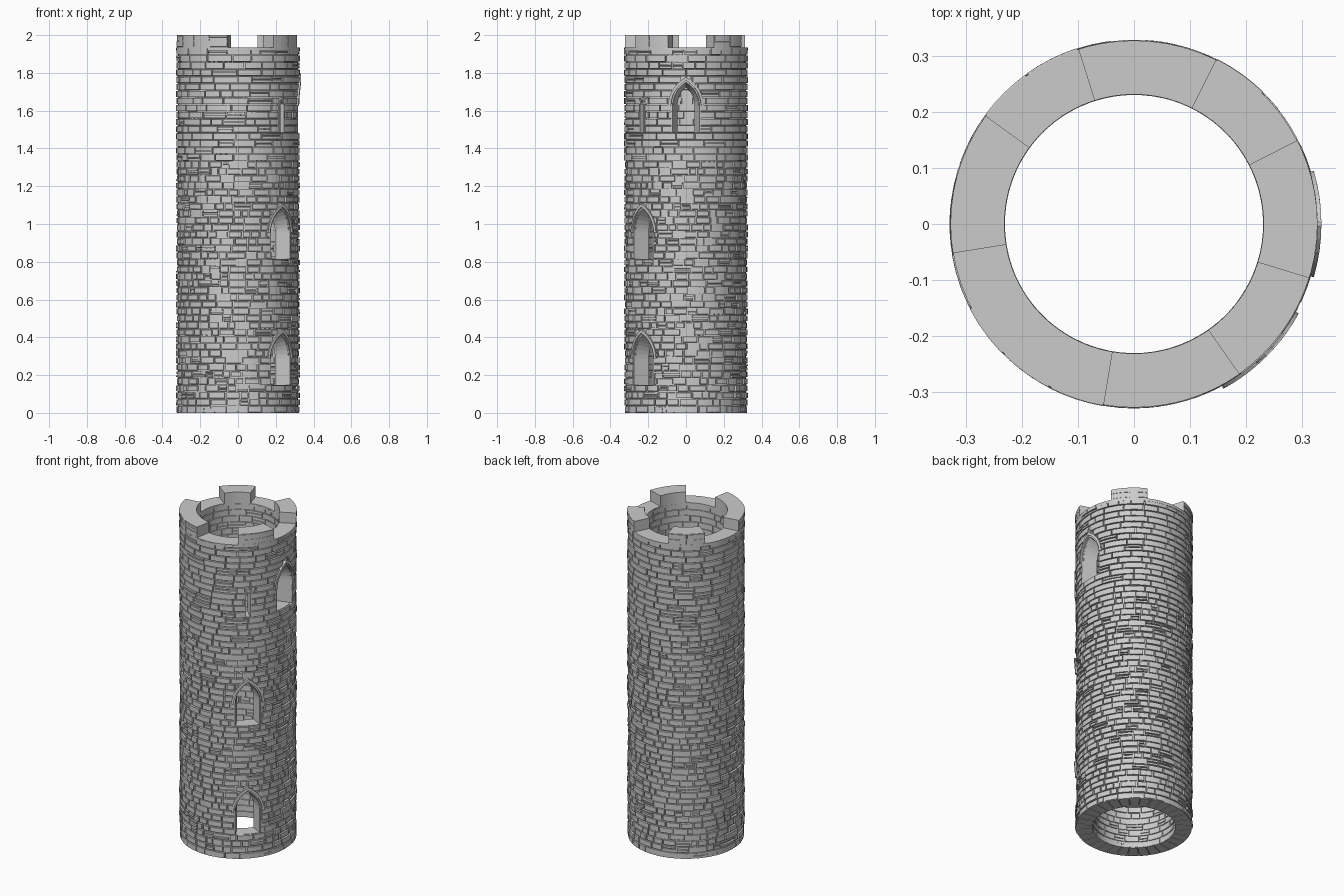
import bpy, bmesh, math, random

if "Cube" in bpy.data.objects:
    bpy.data.objects.remove(bpy.data.objects["Cube"])

random.seed(7)
R_OUT, R_IN = 0.317, 0.236          # mortar core radii
rad = math.radians
MOD = 2 / 3                         # height of one storey module
# openings: azimuth, sill z, half width, spring height, apex height, inner half width
WINDOWS = [(rad(-45), 0.148, 0.07, 0.14, 0.265, 0.047),
           (rad(-45), MOD + 0.148, 0.07, 0.14, 0.265, 0.047),
           (0.0, 1.484, 0.07, 0.14, 0.265, 0.047)]
SLIT = (rad(-45), 1.484, 0.012, 0.15, 0.175, 0.012)
OPENINGS = WINDOWS + [SLIT]
MERLONS = [(27, 63.5), (107.5, 144), (-171, -99.5), (-55, -17)]


def polar(r, a, z):
    return (r * math.cos(a), r * math.sin(a), z)


def finish(bm, name):
    bmesh.ops.recalc_face_normals(bm, faces=bm.faces[:])
    me = bpy.data.meshes.new(name)
    bm.to_mesh(me)
    bm.free()
    ob = bpy.data.objects.new(name, me)
    bpy.context.collection.objects.link(ob)
    return ob


def block(bm, a0, a1, z0, z1, rb, rt, bev=0.0, closed=False):
    """Curved block between radii rb (back) and rt (face), face edges bevelled."""
    n = max(1, round((a1 - a0) / rad(5)))
    m = n if closed else n + 1
    inset = bev / rt
    rings = []
    for i in range(m):
        a = a0 + (a1 - a0) * i / n
        f = a if closed else a0 + inset + (a1 - a0 - 2 * inset) * i / n
        rings.append([bm.verts.new(p) for p in (
            polar(rb, a, z0), polar(rt, f, z0 + bev),
            polar(rt, f, z1 - bev), polar(rb, a, z1))])
    for i in range(n):
        p, q = rings[i], rings[(i + 1) % m]
        for k in range(4):
            j = (k + 1) % 4
            bm.faces.new((p[k], p[j], q[j], q[k]))
    if not closed:
        bm.faces.new(rings[0])
        bm.faces.new(rings[-1])


def arch(hw, spring, apex, steps=6):
    """Pointed arch outline, right foot over the apex to left foot."""
    h = apex - spring
    c = (h * h - hw * hw) / (2 * hw)
    top = math.atan2(h, c)
    side = [((hw + c) * math.cos(top * i / steps) - c, spring + (hw + c) * math.sin(top * i / steps))
            for i in range(steps)]
    pts = [(hw, 0)] + side + [(0, apex)]
    return pts + [(-u, z) for u, z in reversed(pts[:-1])]


def half_width(z, hw, spring, apex):
    if z <= spring:
        return hw
    h = apex - spring
    c = (h * h - hw * hw) / (2 * hw)
    return max(0.0, math.sqrt(max(0.0, (hw + c) ** 2 - (z - spring) ** 2)) - c)


def clip(a0, a1, z0, z1, r, inner):
    """Remove the parts of a brick that fall in front of an opening."""
    pieces = [(a0, a1)]
    for az, sill, hw, spring, apex, hw_in in OPENINGS:
        if z1 <= sill + 0.006 or z0 >= sill + apex + 0.01:
            continue
        w = (hw_in + 0.003) if inner else (hw + 0.004)
        h = math.asin(half_width(max(0, z0 - sill), w, spring, apex + 0.01) / r)
        out = []
        for p, q in pieces:
            if q <= az - h or p >= az + h:
                out.append((p, q))
            else:
                out += [(p, az - h), (az + h, q)]
        pieces = out
    return [(p, q) for p, q in pieces if q - p > 0.025]


def lay(bm, a0, a1, z0, z1, rb, rt, jit, gap):
    """One brick, now and then made of two thin ones."""
    cuts = [z0, z1]
    if random.random() < 0.12:
        cuts.insert(1, z0 + (z1 - z0) * random.uniform(0.4, 0.6))
    for lo, hi in zip(cuts, cuts[1:]):
        g = gap * random.uniform(0.5, 1.3)
        block(bm, a0 + g / rt, a1 - g / rt, lo + g * 0.8, hi - g * 0.8, rb,
              rt + random.uniform(-jit, jit), 0.002)


def course(bm, z0, z1, rb, rt, width, jit, gap):
    a = -math.pi + random.random() * 0.2
    end = a + 2 * math.pi
    while a < end - 0.001:
        w = width * random.uniform(0.55, 1.45)
        if end - a - w < width * 0.5:
            w = end - a
        for p, q in clip(a, a + w, z0, z1, abs(rt), rt < rb):
            lay(bm, p, q, z0, z1, rb, rt, jit, gap)
        a += w


# tube core with tapered pointed openings cut through it
bm = bmesh.new()
block(bm, 0, 2 * math.pi, 0.008, 1.93, R_IN, R_OUT, closed=True)
core = finish(bm, "wall_core")

bm = bmesh.new()
for az, sill, hw, spring, apex, hw_in in OPENINGS:
    ends = []
    for t in (-0.4, 1.4):           # extrapolate the splay past both wall faces
        r = R_IN + (R_OUT - R_IN) * t
        w = hw_in + (hw - hw_in) * t
        top = apex - (1 - t) * (hw - hw_in) * 1.1
        ends.append([bm.verts.new((r * math.cos(az) - u * math.sin(az),
                                   r * math.sin(az) + u * math.cos(az), sill + z))
                     for u, z in arch(w, spring, top)])
    a, b = ends
    for i in range(len(a)):
        j = (i + 1) % len(a)
        bm.faces.new((a[i], a[j], b[j], b[i]))
    bm.faces.new(a)
    bm.faces.new(b)
cutter = finish(bm, "opening_cutter")
cutter.hide_render = True
mod = core.modifiers.new("openings", "BOOLEAN")
mod.operation, mod.solver, mod.object = "DIFFERENCE", "EXACT", cutter
bpy.context.view_layer.objects.active = core
bpy.ops.object.modifier_apply(modifier=mod.name)
bpy.data.objects.remove(cutter)

# two rough lower storeys and the smoother upper storey, outside and inside
lower, upper, lining = bmesh.new(), bmesh.new(), bmesh.new()
for i in range(36):
    z, h = i * MOD / 18, MOD / 18
    course(lower, z, z + h, 0.31, 0.3255, rad(12), 0.0035, 0.0028)
    course(lining, z, z + h, 0.24, 0.2315, rad(17), 0.0015, 0.002)
for i in range(16):
    h = (1.932 - 2 * MOD) / 16
    z = 2 * MOD + i * h
    course(upper, z, z + h, 0.31, 0.3265, rad(17), 0.002, 0.0014)
    course(lining, z, z + h, 0.24, 0.2315, rad(19), 0.0015, 0.0016)
finish(lower, "lower_bricks")
finish(upper, "upper_bricks")
finish(lining, "inner_bricks")

# wedge stones under the foot of the wall
bm = bmesh.new()
for i in range(32):
    a = i * math.tau / 32
    block(bm, a + 0.008, a + math.tau / 32 - 0.008, 0, 0.034, 0.231, 0.323)
finish(bm, "foot_stones")

# wall-walk rim and merlons with a few facing bricks
bm = bmesh.new()
block(bm, 0, 2 * math.pi, 1.918, 1.935, 0.231, 0.327, closed=True)
finish(bm, "top_rim")
bm = bmesh.new()
for d0, d1 in MERLONS:
    block(bm, rad(d0), rad(d1), 1.92, 2.0, 0.231, 0.3265)
    n = round((d1 - d0) / 18)
    for k in range(2):
        for i in range(n):
            a, b = (rad(d0 + (d1 - d0) * j / n) for j in (i, i + 1))
            lay(bm, a, b, 1.936 + k * 0.032, 1.968 + k * 0.032, 0.32, 0.3285, 0.001, 0.0014)
finish(bm, "merlons")


# raised mouldings that follow the arch on the curved wall
def moulding(bm, az, sill, inner, outer, r0, r1):
    for i in range(len(inner) - 1):
        quad = (inner[i], inner[i + 1], outer[i + 1], outer[i])
        lo, hi = ([bm.verts.new(polar(r, az + math.asin(u / R_OUT), sill + z)) for u, z in quad]
                  for r in (r0, r1))
        bm.faces.new(lo)
        bm.faces.new(hi)
        for k in range(4):
            j = (k + 1) % 4
            bm.faces.new((lo[k], lo[j], hi[j], hi[k]))


bm = bmesh.new()
for az, sill, hw, spring, apex, _ in WINDOWS:
    moulding(bm, az, sill, arch(hw, spring, apex), arch(hw + 0.008, spring, apex + 0.012), 0.305, 0.325)
    moulding(bm, az, sill, arch(hw + 0.007, spring, apex + 0.01)[1:-1],
             arch(hw + 0.02, spring, apex + 0.028)[1:-1], 0.305, 0.334)
block(bm, -0.02, 0.02, 1.765, 1.80, 0.31, 0.334, 0.003)
finish(bm, "window_hoods")

# arrow slit surround with its small lintel
bm = bmesh.new()
az, sill, hw, spring, apex, _ = SLIT
moulding(bm, az, sill, arch(hw, spring, apex), arch(hw + 0.008, spring, apex + 0.012), 0.305, 0.331)
block(bm, az - 0.03, az + 0.16, sill + 0.15, sill + 0.162, 0.31, 0.331, 0.002)
finish(bm, "arrow_slit_surround")
